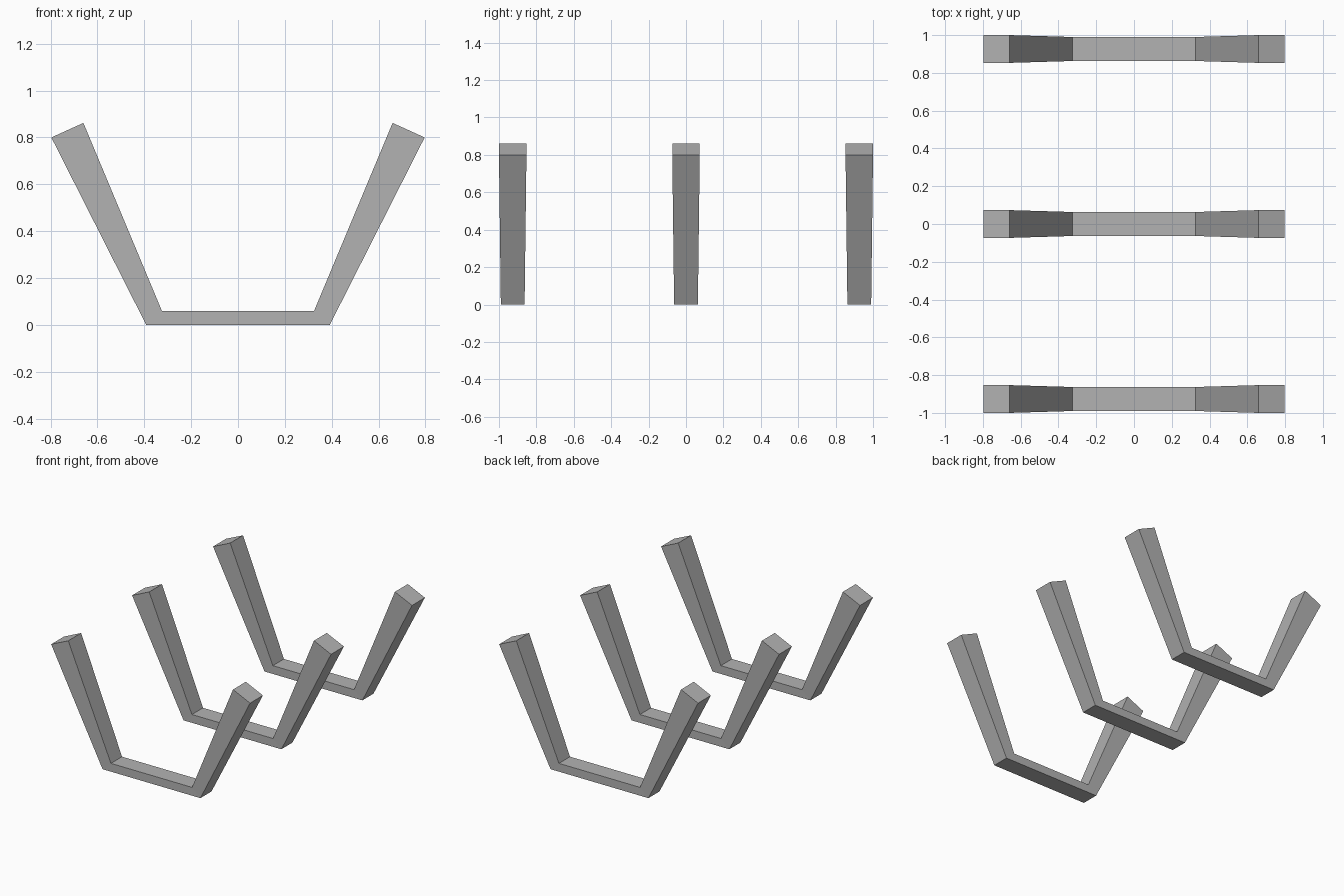
import bpy
import bmesh

cube = bpy.data.objects.get("Cube")
if cube:
    bpy.data.objects.remove(cube, do_unlink=True)

grey = bpy.data.materials.new("plain grey")
grey.use_nodes = True
colour = (0.45, 0.45, 0.45, 1)
grey.diffuse_color = colour
grey.node_tree.nodes["Principled BSDF"].inputs["Base Color"].default_value = colour

# Cross-sections of one side: outer (x, z), inner (x, z), half depth
tip = ((0.797, 0.80), (0.66, 0.862), 0.0735)
bend = ((0.392, 0.0), (0.325, 0.06), 0.0635)


def add_section(bm, section, side):
    (ox, oz), (ix, iz), d = section
    corners = [(ox, -d, oz), (ix, -d, iz), (ix, d, iz), (ox, d, oz)]
    return [bm.verts.new((side * x, y, z)) for x, y, z in corners]


def make_rib(name, y):
    """A flat-bottomed support with two splayed, widening arms."""
    bm = bmesh.new()
    path = [(tip, -1), (bend, -1), (bend, 1), (tip, 1)]
    rings = [add_section(bm, section, side) for section, side in path]
    for a, b in zip(rings, rings[1:]):
        for i in range(4):
            j = (i + 1) % 4
            bm.faces.new((a[i], a[j], b[j], b[i]))
    bm.faces.new(rings[0])
    bm.faces.new(rings[-1])
    bmesh.ops.recalc_face_normals(bm, faces=bm.faces)

    mesh = bpy.data.meshes.new(name)
    bm.to_mesh(mesh)
    bm.free()
    mesh.materials.append(grey)
    rib = bpy.data.objects.new(name, mesh)
    rib.location.y = y
    bpy.context.collection.objects.link(rib)


# Three matching supports in a row
for name, y in (("front_support", -0.9265), ("middle_support", 0), ("back_support", 0.9265)):
    make_rib(name, y)
